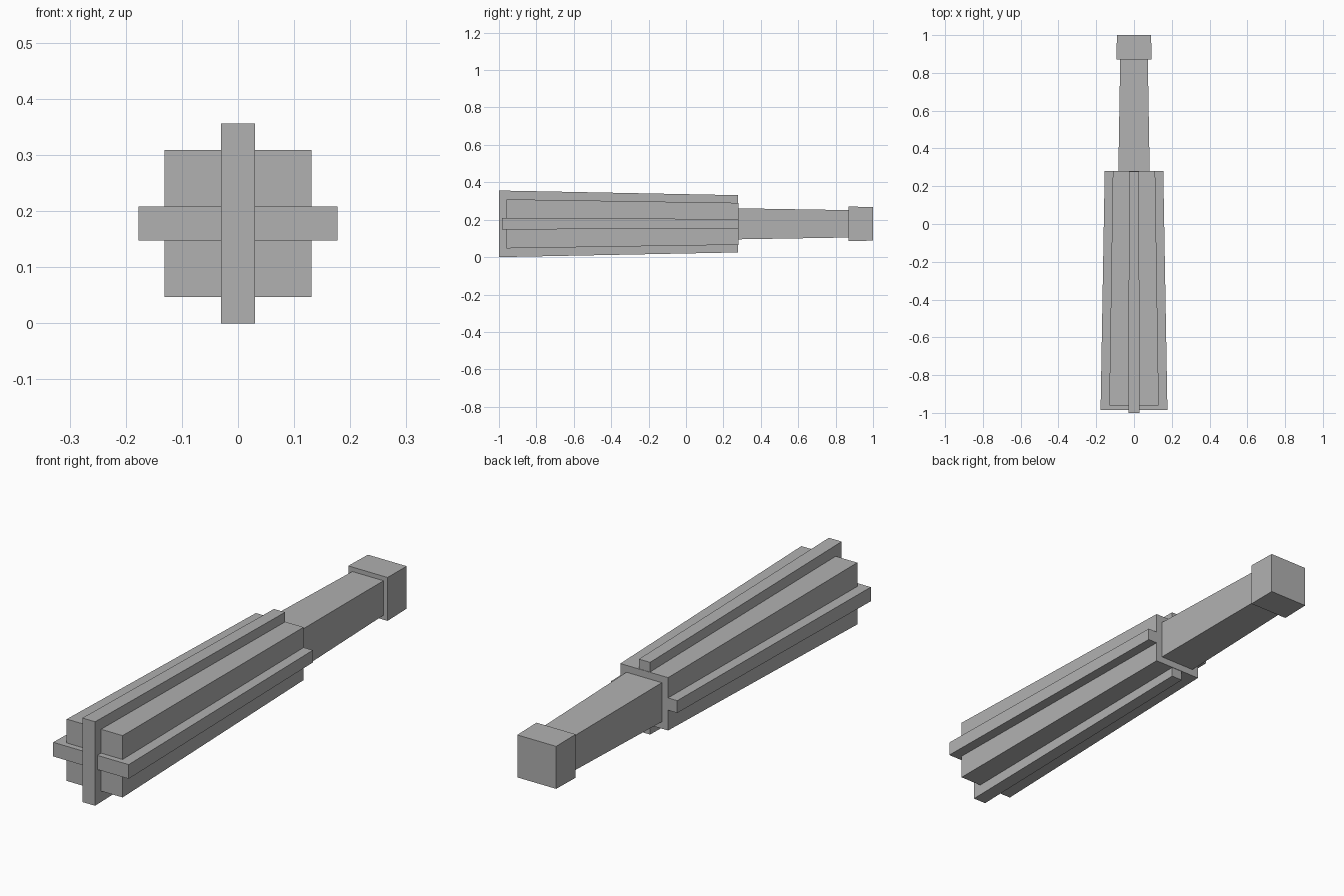
import bpy
import bmesh

cube = bpy.data.objects.get("Cube")
if cube:
    bpy.data.objects.remove(cube, do_unlink=True)

AXIS_Z = 0.178  # height of the long centre line

grey = bpy.data.materials.new("plain_grey")
grey.use_nodes = True
colour = (0.44, 0.44, 0.44, 1)
grey.diffuse_color = colour
grey.node_tree.nodes["Principled BSDF"].inputs["Base Color"].default_value = colour


def tapered_bar(name, front, back):
    """Bar along y; each end is (y, half width, half height)."""
    bm = bmesh.new()
    bmesh.ops.create_cube(bm, size=2)
    for v in bm.verts:
        y, half_x, half_z = front if v.co.y < 0 else back
        v.co = (v.co.x * half_x, y, AXIS_Z + v.co.z * half_z)
    mesh = bpy.data.meshes.new(name)
    bm.to_mesh(mesh)
    bm.free()
    mesh.materials.append(grey)
    obj = bpy.data.objects.new(name, mesh)
    bpy.context.collection.objects.link(obj)
    return obj


# Head with its two crossed ridges
tapered_bar("head", (-0.96, 0.131, 0.131), (0.28, 0.112, 0.112))
tapered_bar("vertical_ridge", (-1.0, 0.03, 0.178), (0.278, 0.026, 0.153))
tapered_bar("horizontal_ridge", (-0.985, 0.177, 0.03), (0.28, 0.155, 0.026))

# Grip and end cap
tapered_bar("grip", (0.27, 0.083, 0.083), (0.88, 0.073, 0.073))
tapered_bar("end_cap", (0.87, 0.092, 0.092), (1.0, 0.091, 0.09))
